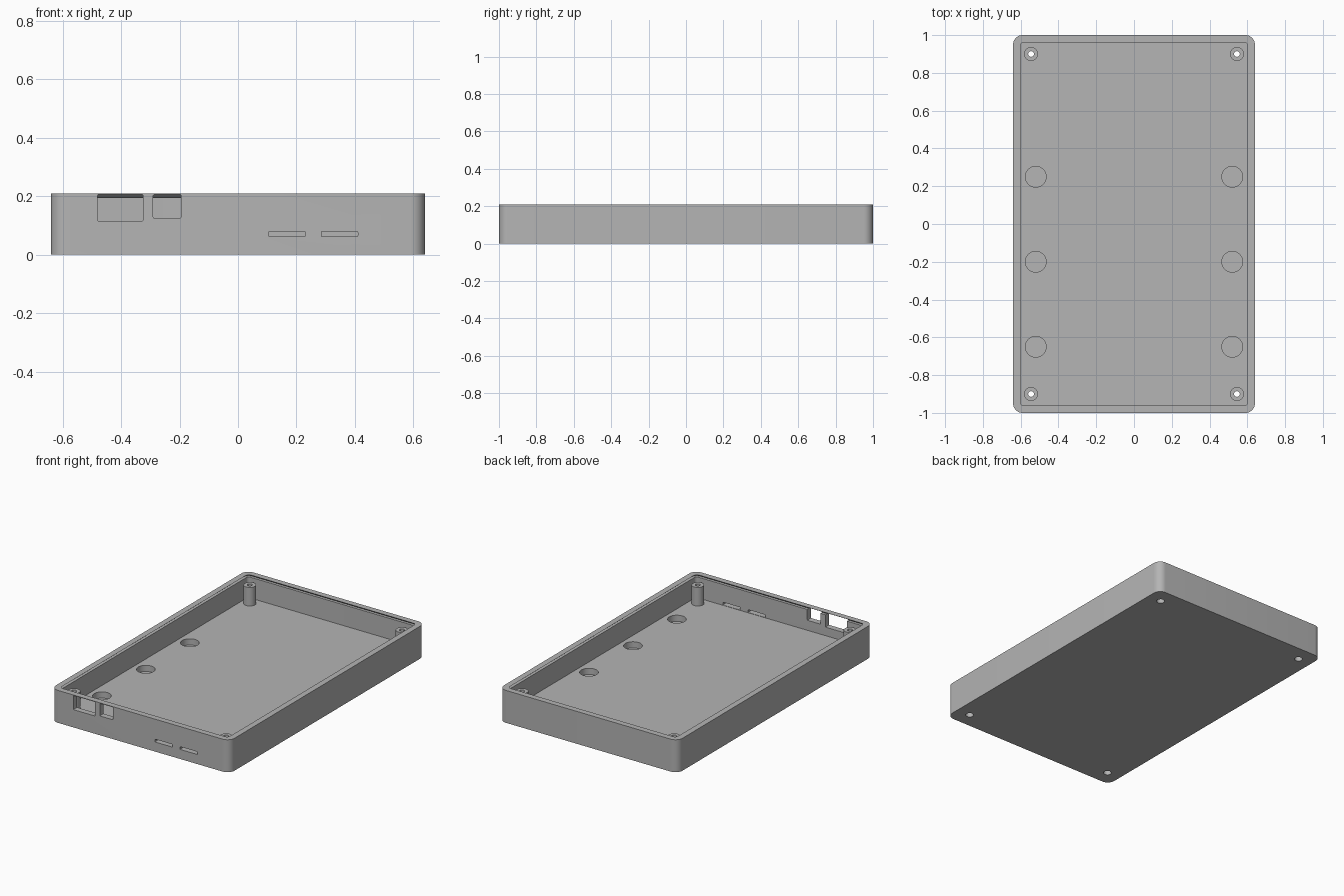
import bpy, bmesh, math

cube = bpy.data.objects.get("Cube")
if cube:
    bpy.data.objects.remove(cube, do_unlink=True)

grey = bpy.data.materials.new("grey plastic")
grey.use_nodes = True
GREY = (0.46, 0.46, 0.46, 1)
grey.diffuse_color = GREY
grey.node_tree.nodes["Principled BSDF"].inputs["Base Color"].default_value = GREY

W, L, H = 0.64, 1.0, 0.21      # half width, half length, height
WALL, FLOOR = 0.038, 0.06


def outline(hx, hy, r, z, n=10):
    """Rounded rectangle as a ring of points."""
    pts = []
    for k, (sx, sy) in enumerate([(1, 1), (-1, 1), (-1, -1), (1, -1)]):
        for i in range(n + 1):
            a = math.pi / 2 * (k + i / n)
            pts.append((sx * (hx - r) + r * math.cos(a),
                        sy * (hy - r) + r * math.sin(a), z))
    return pts


def circle(r, z, n=40):
    return [(r * math.cos(2 * math.pi * i / n), r * math.sin(2 * math.pi * i / n), z)
            for i in range(n)]


def loft(name, rings, loc=(0, 0, 0)):
    """Closed solid through a stack of rings."""
    bm = bmesh.new()
    loops = [[bm.verts.new(p) for p in ring] for ring in rings]
    n = len(loops[0])
    for lo, hi in zip(loops, loops[1:]):
        for i in range(n):
            j = (i + 1) % n
            bm.faces.new((lo[i], lo[j], hi[j], hi[i]))
    bm.faces.new(loops[0][::-1])
    bm.faces.new(loops[-1])
    bmesh.ops.recalc_face_normals(bm, faces=bm.faces)
    me = bpy.data.meshes.new(name)
    bm.to_mesh(me)
    bm.free()
    me.materials.append(grey)
    ob = bpy.data.objects.new(name, me)
    ob.location = loc
    bpy.context.collection.objects.link(ob)
    return ob


def cylinder(name, x, y, z0, z1, r):
    return loft(name, [circle(r, z0), circle(r, z1)], (x, y, 0))


def combine(body, tools, operation):
    """Apply booleans one after another and discard the tools."""
    for tool in tools:
        mod = body.modifiers.new("cut", "BOOLEAN")
        mod.operation, mod.object, mod.solver = operation, tool, "EXACT"
    graph = bpy.context.evaluated_depsgraph_get()
    mesh = bpy.data.meshes.new_from_object(body.evaluated_get(graph))
    body.modifiers.clear()
    body.data = mesh
    for tool in tools:
        bpy.data.objects.remove(tool, do_unlink=True)


# Outer shell
tray = loft("enclosure_tray", [outline(W, L, 0.05, 0), outline(W, L, 0.05, H)])

# Cavity with a dovetail lid groove under the rim
groove = 0.02
cavity = loft("cavity_cutter", [
    outline(W - inset, L - inset, r, z) for inset, r, z in [
        (WALL, 0.02, FLOOR), (WALL, 0.02, 0.195), (groove, 0.035, 0.195),
        (WALL, 0.02, H), (WALL, 0.02, H + 0.1)]])
cutters = [cavity]

# Round floor pockets
for x in (-0.52, 0.52):
    for y in (0.25, -0.2, -0.65):
        cutters.append(cylinder("pocket_cutter", x, y, 0.02, FLOOR + 0.02, 0.055))

# Connector windows and card slots in the front wall
for x0, x1, z0, z1 in [(-0.48, -0.325, 0.115, 0.206), (-0.29, -0.195, 0.125, 0.206),
                       (0.105, 0.23, 0.062, 0.08), (0.285, 0.41, 0.062, 0.08)]:
    hx, hz = (x1 - x0) / 2, (z1 - z0) / 2
    opening = loft("opening_cutter", [outline(hx, hz, 0.004, -0.05, 2),
                                      outline(hx, hz, 0.004, 0.05, 2)],
                   ((x0 + x1) / 2, -L + 0.01, (z0 + z1) / 2))
    opening.rotation_euler.x = math.pi / 2
    cutters.append(opening)
bpy.context.view_layer.update()
combine(tray, cutters, "DIFFERENCE")

# Screw posts in the corners, bored through with a wider recess underneath
corners = [(x, y) for x in (-0.545, 0.545) for y in (-0.9, 0.9)]
posts = [cylinder("screw_post", x, y, FLOOR - 0.02, 0.18, 0.037) for x, y in corners]
bpy.context.view_layer.update()
combine(tray, posts, "UNION")
bores = [loft("bore_cutter", [circle(r, z) for r, z in [
    (0.024, -0.02), (0.024, 0.03), (0.015, 0.03), (0.015, 0.3)]], (x, y, 0))
    for x, y in corners]
bpy.context.view_layer.update()
combine(tray, bores, "DIFFERENCE")

# Smooth the round surfaces, keep the edges crisp
bpy.ops.object.select_all(action="DESELECT")
tray.select_set(True)
bpy.context.view_layer.objects.active = tray
bpy.ops.object.shade_smooth_by_angle(angle=math.radians(30))
